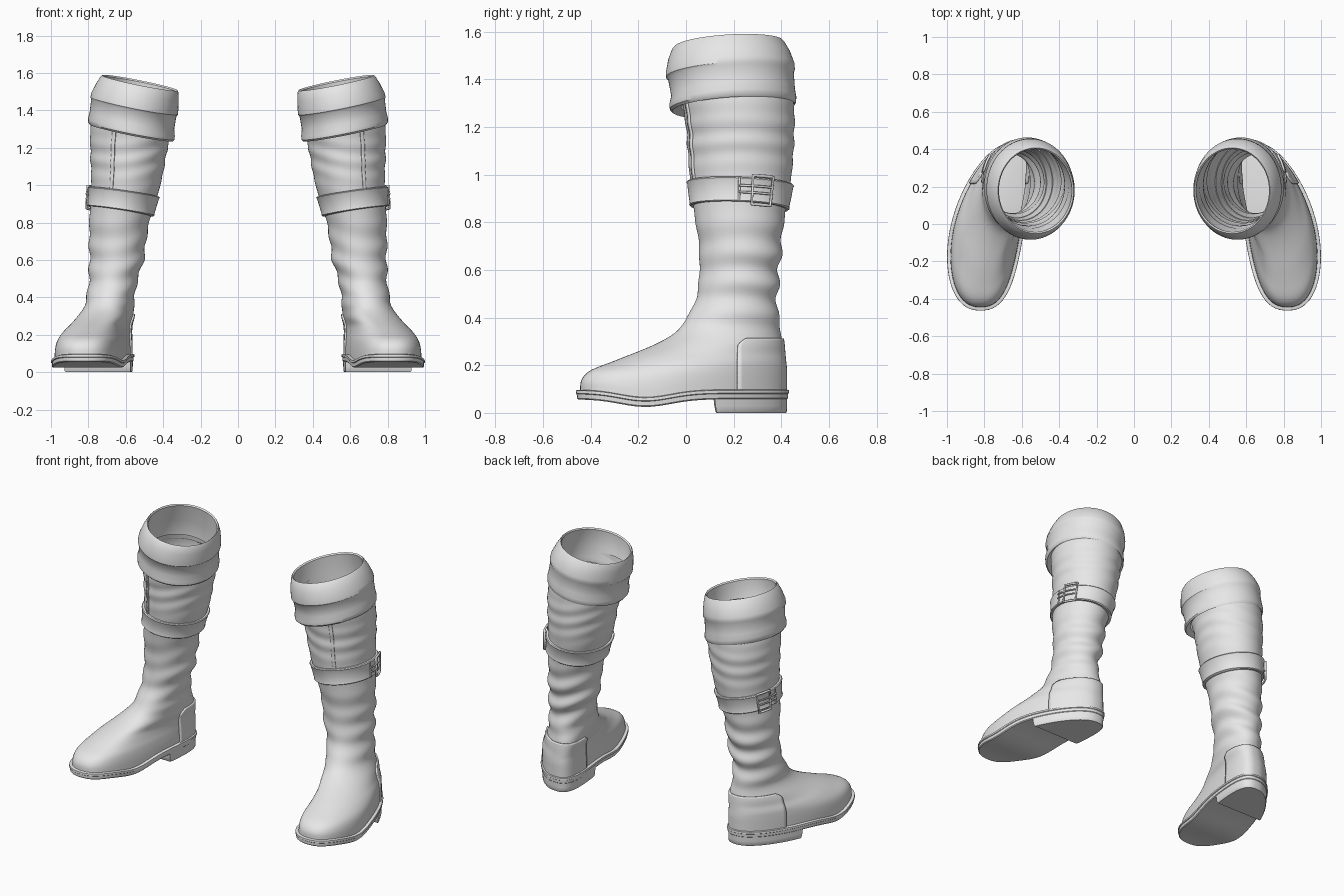
import bpy, bmesh
from math import sin, cos, acos, pi, exp, copysign

cube = bpy.data.objects.get("Cube")
if cube:
    bpy.data.objects.remove(cube)

leather = bpy.data.materials.new("light grey")
leather.diffuse_color = (0.8, 0.8, 0.8, 1)
leather.use_nodes = True
leather.node_tree.nodes["Principled BSDF"].inputs["Base Color"].default_value = (0.8, 0.8, 0.8, 1)

# Foot levels: height, front y, back y, front centre x, back centre x, front half width, back half width
FOOT = [
    (.09, -.445, .415, .82, .65, .195, .165),
    (.14, -.438, .415, .82, .65, .19, .165),
    (.18, -.40, .415, .815, .65, .18, .162),
    (.215, -.315, .412, .80, .65, .16, .158),
    (.25, -.22, .408, .775, .645, .142, .15),
    (.29, -.125, .404, .74, .645, .135, .147),
    (.33, -.055, .40, .715, .645, .127, .138),
    (.37, -.015, .393, .695, .65, .126, .132),
    (.42, .015, .386, .685, .66, .125, .13),
    (.5, .048, .383, .667, .66, .131, .131),
]
# Shaft levels: height, front y, back y, centre x, half width
SHAFT = [
    (.6, .055, .392, .65, .145),
    (.7, .055, .40, .643, .152),
    (.8, .04, .41, .635, .16),
    (1.0, .015, .443, .60, .185),
    (1.2, 0, .455, .583, .207),
    (1.3, -.015, .452, .572, .217),
    (1.4, -.025, .44, .56, .212),
]
# Cuff section, from inside the lower lip, over the outside and down the inner wall
CUFF = [
    (1.295, -.02, .445, .57, .208),
    (1.28, -.058, .457, .57, .224),
    (1.29, -.068, .462, .57, .231),
    (1.31, -.07, .463, .57, .232),
    (1.345, -.062, .457, .567, .226),
    (1.415, -.075, .452, .557, .228),
    (1.425, -.084, .457, .555, .234),
    (1.45, -.084, .455, .551, .232),
    (1.50, -.074, .437, .538, .221),
    (1.54, -.058, .414, .527, .208),
    (1.548, -.05, .407, .525, .202),
    (1.54, -.042, .40, .527, .195),
    (1.43, -.045, .42, .548, .203),
    (1.36, -.01, .425, .565, .195),
    (1.33, -.01, .425, .567, .195),
]


def widen(row):
    z, front, back, c, w = row
    return (z, front, back, c, c, w, w)


LEVELS = FOOT + [widen(r) for r in SHAFT]
N = 72
AROUND = [2 * pi * i / N for i in range(N)]


def span(a, b, n):
    return [a + (b - a) * i / n for i in range(n + 1)]


def level(z):
    """Smoothly interpolated cross-section values at one height."""
    if z <= LEVELS[0][0]:
        return LEVELS[0]
    if z >= LEVELS[-1][0]:
        return LEVELS[-1]
    i = max(k for k in range(len(LEVELS) - 1) if LEVELS[k][0] <= z)
    a, b = LEVELS[i], LEVELS[i + 1]
    p, q = LEVELS[max(i - 1, 0)], LEVELS[min(i + 2, len(LEVELS) - 1)]
    h = b[0] - a[0]
    u = (z - a[0]) / h
    out = []
    for k in range(7):
        ma = (b[k] - p[k]) / (b[0] - p[0]) * h
        mb = (q[k] - a[k]) / (q[0] - a[0]) * h
        out.append(a[k] * (1 + 2 * u) * (1 - u) ** 2 + ma * u * (1 - u) ** 2
                   + b[k] * u * u * (3 - 2 * u) + mb * u * u * (u - 1))
    return out


def outline(row, t, power):
    """Point of an egg-shaped ring; t = 0 is the front, a quarter turn is the outer side."""
    _, front, back, cf, cb, wf, wb = row
    s = (1 + cos(t)) / 2
    centre = cb + (cf - cb) * (1 - (1 - s) ** 2.2)
    half = wb + (wf - wb) * s
    return centre + half * copysign(abs(sin(t)) ** power, sin(t)), back + (front - back) * s


def dip(y):
    return .032 * exp(-((y + .17) / .15) ** 2)


def wrinkle(z, t):
    ankle = exp(-((z - .58) / .2) ** 2) * (.0065 - .0035 * cos(t))
    upper = exp(-((z - 1.15) / .12) ** 2) * .003
    wave = z * 48 + 1.3 * sin(t) + .9 * cos(2 * t)
    return ankle * sin(wave) + upper * sin(wave * 1.4)


def skin(z, t, off=0.0):
    """Point on the boot surface, pushed outward by off."""
    row = level(z)
    power = min(1, max(.8, .8 + (z - .2) * .8))
    x, y = outline(row, t, power)
    x0, y0 = outline(row, t - .03, power)
    x1, y1 = outline(row, t + .03, power)
    tx, ty = x1 - x0, y1 - y0
    length = (tx * tx + ty * ty) ** .5
    off += wrinkle(z, t)
    fall = min(1, max(0, 1 - (z - .09) / .15))
    return x + ty / length * off, y - tx / length * off, z - dip(y) * fall


def finish(obj):
    obj.data.materials.append(leather)
    mirror = obj.modifiers.new("Mirror", "MIRROR")
    mirror.use_mirror_merge = False


def loft(name, rings, closed=True, cap=False, thick=0.0, angle=.7):
    bm = bmesh.new()
    grid = [[bm.verts.new(p) for p in ring] for ring in rings]
    n = len(grid[0])
    for a, b in zip(grid, grid[1:]):
        for i in range(n if closed else n - 1):
            j = (i + 1) % n
            bm.faces.new((a[i], a[j], b[j], b[i]))
    if cap:  # close both ends with strips running from side to side
        for ring in (grid[0], grid[-1]):
            for i in range((n - 1) // 2):
                quad = [ring[i], ring[i + 1], ring[n - 2 - i], ring[n - 1 - i]]
                bm.faces.new(list(dict.fromkeys(quad)))
    bmesh.ops.recalc_face_normals(bm, faces=bm.faces)
    mesh = bpy.data.meshes.new(name)
    bm.to_mesh(mesh)
    bm.free()
    obj = bpy.data.objects.new(name, mesh)
    bpy.context.collection.objects.link(obj)
    bpy.ops.object.select_all(action="DESELECT")
    obj.select_set(True)
    bpy.context.view_layer.objects.active = obj
    bpy.ops.object.shade_smooth_by_angle(angle=angle)
    if thick:
        solid = obj.modifiers.new("Solidify", "SOLIDIFY")
        solid.thickness, solid.offset = thick, 0
    finish(obj)


def rod(name, points, radius, cyclic=False):
    curve = bpy.data.curves.new(name, "CURVE")
    curve.dimensions = "3D"
    curve.bevel_depth, curve.bevel_resolution = radius, 2
    curve.use_fill_caps = True
    spline = curve.splines.new("POLY")
    spline.points.add(len(points) - 1)
    for sp, p in zip(spline.points, points):
        sp.co = (*p, 1)
    spline.use_cyclic_u = cyclic
    obj = bpy.data.objects.new(name, curve)
    bpy.context.collection.objects.link(obj)
    finish(obj)


# Boot upper: foot and wrinkled shaft in one skin
loft("boot_upper", [[skin(z, t) for t in AROUND] for z in span(.075, 1.4, 150)], angle=1.2)

# Folded cuff, tilted down toward the inner side and the front
cuff = []
for r in CUFF:
    pts = [outline(widen(r), t, 1) for t in AROUND]
    cuff.append([(x, y, r[0] + .2 * (x - r[3]) + .06 * (y - .19)) for x, y in pts])
loft("cuff", cuff, angle=.6)


# Strap around the calf
def strap_point(dz, t, off):
    return skin(.912 + dz + .027 * sin(t) + .008 * cos(t), t, off)


STRAP = [(-.052, -.004), (-.052, .012), (-.047, .017), (-.04, .014), (0, .014),
         (.04, .014), (.047, .017), (.052, .012), (.052, -.004)]
loft("strap", [[strap_point(dz, t, off) for t in AROUND] for dz, off in STRAP])

# Buckle frame, prongs and keeper on the outer side
across = span(1.8, 2.2, 5)
frame = [strap_point(.06, t, .024) for t in across] + [strap_point(-.06, t, .024) for t in across[::-1]]
rod("buckle_frame", frame, .007, True)
for dz in (-.012, .016):
    rod("buckle_prong", [strap_point(dz, t, .024) for t in span(1.55, 2.2, 6)], .005)
rod("strap_keeper", [strap_point(dz, 1.55, .016) for dz in span(-.05, .05, 4)], .005)

# Seam strip on the front of the shaft
loft("front_seam", [[skin(z, t, .002) for t in span(.37, .46, 3)] for z in span(.94, 1.32, 30)],
     closed=False, thick=.008)


# Arc of the outline behind a given y, from the outer side round to the inner side
def back_arc(z, y, n=40):
    _, front, back = level(z)[:3]
    t = acos(2 * (back - y) / (back - front) - 1)
    return span(t, 2 * pi - t, n)


# Heel counter panel with rounded upper corners
panel = []
for z in span(.09, .312, 24):
    edge = .215 + .035 * max(0, (z - .277) / .035) ** 2
    panel.append([skin(z, t, .003) for t in back_arc(z, edge)])
loft("heel_counter", panel, closed=False, thick=.012)

# Sole with a raised welt, following the rocker of the foot
EVEN = [t + pi / N for t in AROUND]


def sole_ring(height, off):
    pts = [skin(.09, t, off) for t in EVEN]
    return [(x, y, height - dip(y)) for x, y, _ in pts]


loft("sole", [sole_ring(h, o) for h, o in
              [(.057, .008), (.062, .013), (.08, .014), (.083, .018), (.095, .017), (.098, .008)]], cap=True)

# Heel block
heel = []
for h, off, y in [(0, .004, .13), (.005, .008, .125), (.03, .009, .12), (.075, .01, .115)]:
    heel.append([skin(.09, t, off)[:2] + (h,) for t in back_arc(.09, y, 41)])
loft("heel_block", heel, cap=True)
